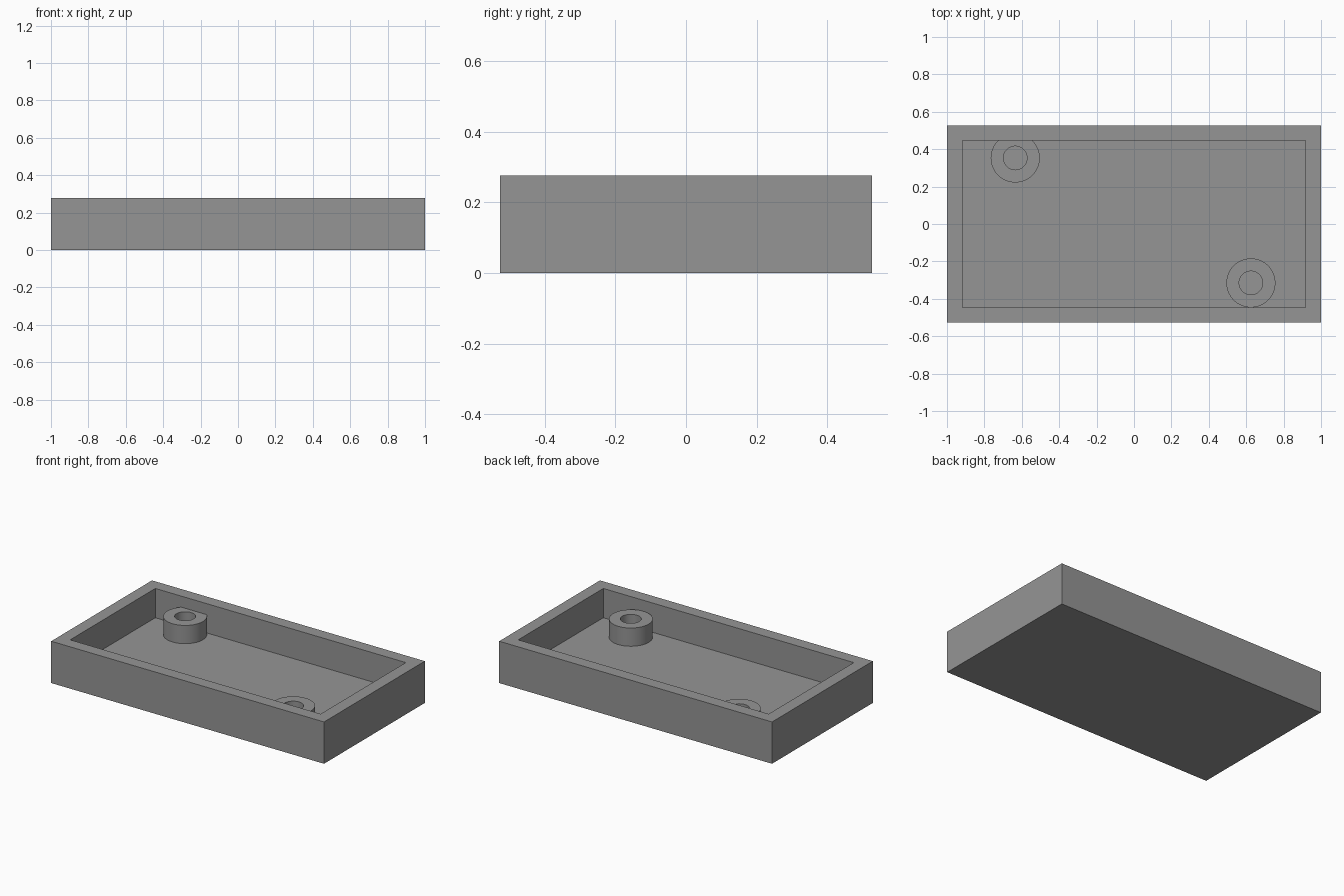
import bpy, bmesh, math
from mathutils import Matrix, Vector

if "Cube" in bpy.data.objects:
    bpy.data.objects.remove(bpy.data.objects["Cube"])

W, D, H = 2.0, 1.055, 0.277      # outer size of the tray
WALL, FLOOR = 0.082, 0.083       # wall and floor thickness
POST_TOP, R_OUT, R_IN = 0.204, 0.131, 0.063
SEGMENTS = 64

grey = bpy.data.materials.new("grey")
grey.diffuse_color = (0.3, 0.3, 0.3, 1)
grey.use_nodes = True
grey.node_tree.nodes["Principled BSDF"].inputs["Base Color"].default_value = grey.diffuse_color


def finish(bm, name):
    bmesh.ops.recalc_face_normals(bm, faces=bm.faces)
    mesh = bpy.data.meshes.new(name)
    bm.to_mesh(mesh)
    bm.free()
    mesh.materials.append(grey)
    obj = bpy.data.objects.new(name, mesh)
    bpy.context.collection.objects.link(obj)
    return obj


# Tray: a box with its top inset and pushed down to the floor
bm = bmesh.new()
bmesh.ops.create_cube(bm, size=1, matrix=Matrix.Translation((0, 0, H / 2)) @ Matrix.Diagonal((W, D, H, 1)))
top = max(bm.faces, key=lambda f: f.calc_center_median().z)
bmesh.ops.inset_region(bm, faces=[top], thickness=WALL, use_even_offset=True)
floor = bmesh.ops.extrude_discrete_faces(bm, faces=[top])["faces"][0]
bmesh.ops.translate(bm, verts=floor.verts, vec=(0, 0, FLOOR - H))
finish(bm, "tray")


# Screw post: a tube standing on the floor, trimmed where it meets the long walls
def post(name, x, y):
    bm = bmesh.new()
    profile = [(R_OUT, FLOOR), (R_OUT, POST_TOP), (R_IN, POST_TOP), (R_IN, FLOOR)]
    verts = [bm.verts.new((r, 0, z)) for r, z in profile]
    edges = [bm.edges.new(pair) for pair in zip(verts, verts[1:])]
    bmesh.ops.spin(bm, geom=verts + edges, cent=(0, 0, 0), axis=(0, 0, 1),
                   angle=math.tau, steps=SEGMENTS, use_merge=True)
    bmesh.ops.remove_doubles(bm, verts=bm.verts, dist=1e-5)
    bmesh.ops.translate(bm, verts=bm.verts, vec=(x, y, 0))
    for side in (-1, 1):
        bmesh.ops.bisect_plane(bm, geom=bm.verts[:] + bm.edges[:] + bm.faces[:],
                               plane_co=Vector((0, side * (D / 2 - WALL), 0)),
                               plane_no=Vector((0, side, 0)), clear_outer=True)
    obj = finish(bm, name)
    # Face the tube outwards even though its base is open
    mesh = obj.data
    if max(mesh.polygons, key=lambda p: p.center.z).normal.z < 0:
        mesh.flip_normals()
    bpy.ops.object.select_all(action="DESELECT")
    obj.select_set(True)
    bpy.context.view_layer.objects.active = obj
    bpy.ops.object.shade_smooth_by_angle(angle=math.radians(30))


post("back_left_post", -0.635, 0.353)
post("front_right_post", 0.625, -0.315)
